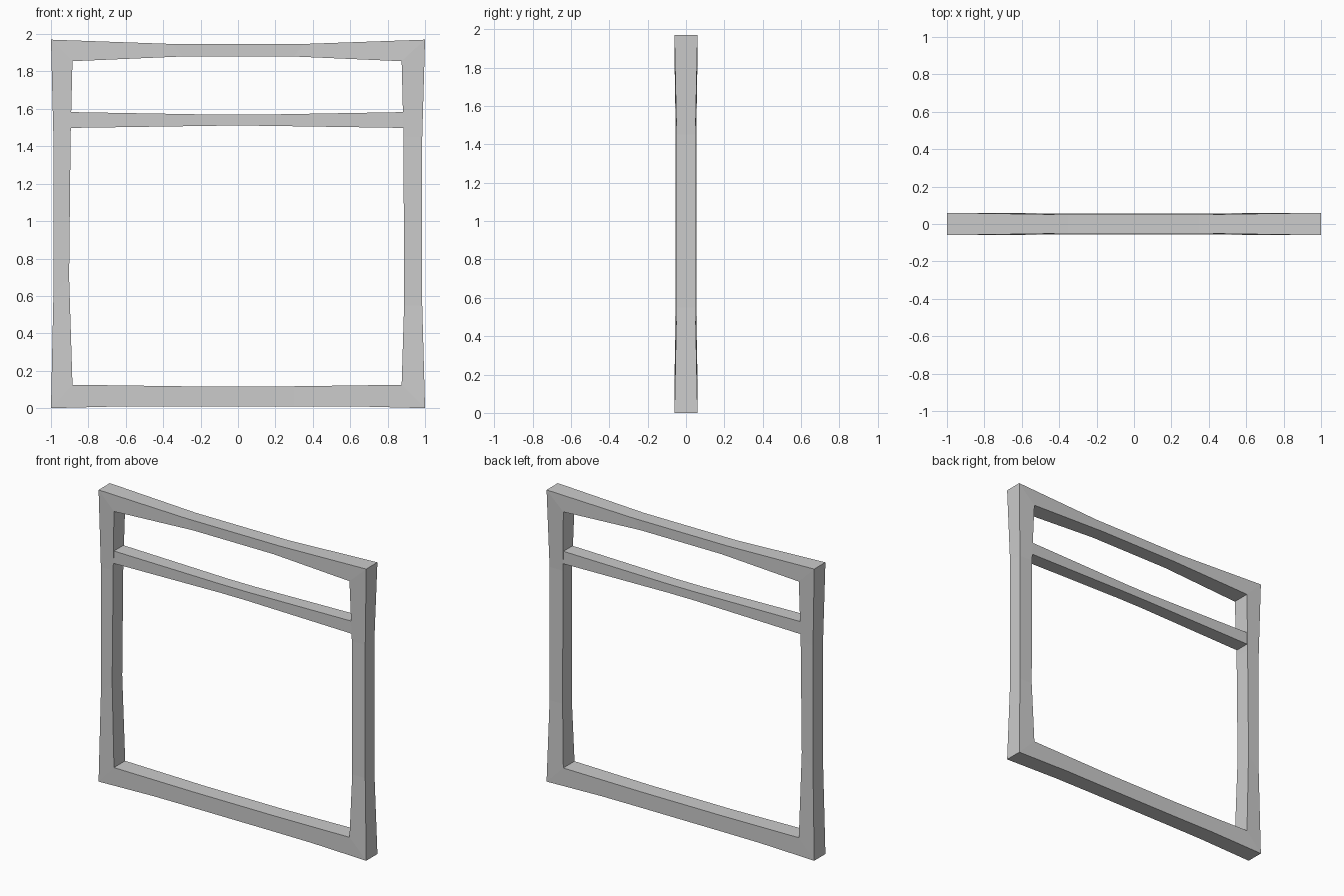
import bpy


def loft(name, stations, closed):
    """Rectangular section swept through stations: (outer x, outer z, inner x, inner z, half depth)."""
    verts, faces = [], []
    for ox, oz, ix, iz, h in stations:
        verts += [(ox, -h, oz), (ix, -h, iz), (ix, h, iz), (ox, h, oz)]
    n = len(stations)
    for i in range(n if closed else n - 1):
        a, b = 4 * i, 4 * ((i + 1) % n)
        for k in range(4):
            m = (k + 1) % 4
            faces.append((a + k, b + k, b + m, a + m))
    if not closed:
        faces += [(0, 1, 2, 3), tuple(4 * n - 1 - k for k in range(4))]
    mesh = bpy.data.meshes.new(name)
    mesh.from_pydata(verts, [], faces)
    mesh.validate()
    obj = bpy.data.objects.new(name, mesh)
    bpy.context.collection.objects.link(obj)
    return obj


# Outer frame: one closed loop with mitred corners and slimmer mid spans
loft("outer_frame", [
    (-1.0, 0.0, -0.885, 0.125, 0.06),       # bottom left corner
    (-0.6, 0.01, -0.6, 0.121, 0.058),
    (-0.3, 0.01, -0.3, 0.117, 0.056),
    (0.3, 0.01, 0.3, 0.117, 0.056),
    (0.6, 0.01, 0.6, 0.121, 0.058),
    (1.0, 0.0, 0.875, 0.125, 0.06),         # bottom right corner
    (0.985, 0.55, 0.888, 0.55, 0.049),
    (0.985, 1.45, 0.885, 1.45, 0.049),
    (1.0, 1.97, 0.875, 1.855, 0.06),        # top right corner
    (0.35, 1.947, 0.3, 1.88, 0.05),
    (-0.35, 1.947, -0.3, 1.88, 0.05),
    (-1.0, 1.97, -0.885, 1.855, 0.06),      # top left corner
    (-0.987, 1.45, -0.895, 1.45, 0.054),
    (-0.987, 0.6, -0.903, 0.7, 0.054),
], True)

# Middle rail: waisted bar with its ends set into the stiles
loft("middle_rail", [
    (-0.91, 1.583, -0.91, 1.498, 0.051),
    (-0.1, 1.569, -0.1, 1.51, 0.045),
    (0.1, 1.569, 0.1, 1.51, 0.045),
    (0.90, 1.583, 0.90, 1.498, 0.049),
], False)

# Consistent outward normals
import bmesh
for obj in bpy.context.collection.objects:
    bm = bmesh.new()
    bm.from_mesh(obj.data)
    bmesh.ops.recalc_face_normals(bm, faces=bm.faces)
    bm.to_mesh(obj.data)
    bm.free()
